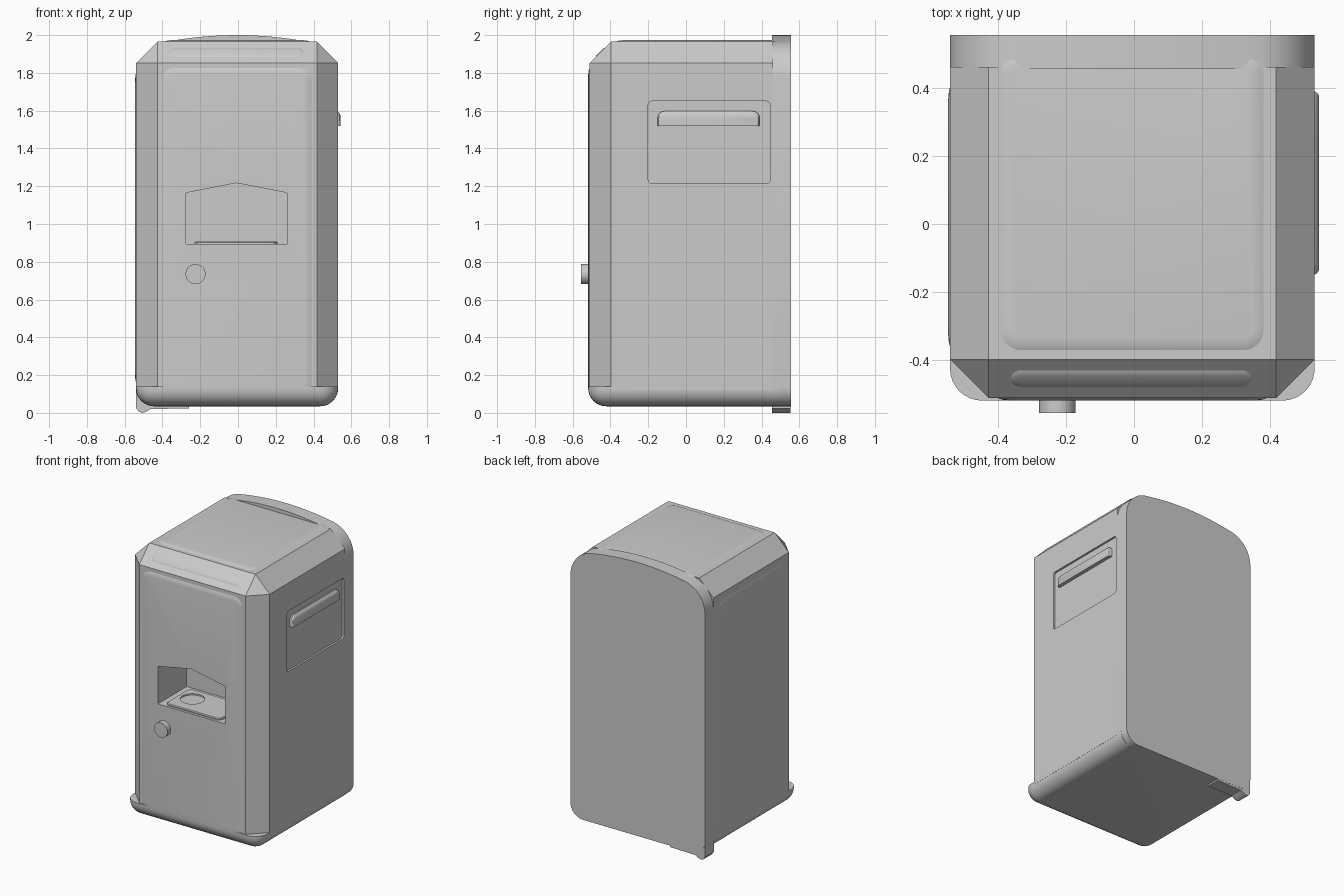
import bpy, bmesh, math
from mathutils import Vector, Matrix

if "Cube" in bpy.data.objects:
    bpy.data.objects.remove(bpy.data.objects["Cube"])

grey = bpy.data.materials.new("light_grey")
grey.diffuse_color = (0.6, 0.6, 0.6, 1)
grey.use_nodes = True
grey.node_tree.nodes["Principled BSDF"].inputs["Base Color"].default_value = grey.diffuse_color
CX, HW = -0.005, 0.535          # body centre and half width


def finish(name, bm):
    bmesh.ops.recalc_face_normals(bm, faces=bm.faces)
    me = bpy.data.meshes.new(name)
    bm.to_mesh(me)
    bm.free()
    me.materials.append(grey)
    ob = bpy.data.objects.new(name, me)
    bpy.context.collection.objects.link(ob)
    return ob


def loft(name, loops):
    """Skin equal-length loops of points and cap both ends."""
    bm = bmesh.new()
    rings = [[bm.verts.new(p) for p in lp] for lp in loops]
    n = len(rings[0])
    for a, b in zip(rings, rings[1:]):
        for i in range(n):
            j = (i + 1) % n
            bm.faces.new((a[i], a[j], b[j], b[i]))
    bm.faces.new(rings[0])
    bm.faces.new(rings[-1])
    return finish(name, bm)


def arc(cu, cv, r, a0, a1, n=8):
    return [(cu + r * math.cos(math.radians(a0 + (a1 - a0) * i / n)),
             cv + r * math.sin(math.radians(a0 + (a1 - a0) * i / n))) for i in range(n + 1)]


def rrect(u0, u1, v0, v1, r, inset=0):
    """Rounded rectangle outline, shrunk by inset."""
    u0, u1, v0, v1 = u0 + inset, u1 - inset, v0 + inset, v1 - inset
    r = max(r - inset, 0.004)
    return (arc(u1 - r, v1 - r, r, 0, 90) + arc(u0 + r, v1 - r, r, 90, 180)
            + arc(u0 + r, v0 + r, r, 180, 270) + arc(u1 - r, v0 + r, r, 270, 360))


def raised(name, rect, r, place, steps):
    """Stack of rounded rectangles: steps are (height, inset)."""
    return loft(name, [[place(u, v, h) for u, v in rrect(*rect, r, i)] for h, i in steps])


def disc(name, u, v, r, place, h0, h1):
    return loft(name, [[place(*p, h) for p in arc(u, v, r, 0, 352.5, 47)] for h in (h0, h1)])


def on_front(u, v, h): return Vector((u, -0.51 - h, v))
def on_top(u, v, h): return Vector((u, v, 1.965 + h))
def on_right(u, v, h): return Vector((CX + HW + h, u, v))
def on_left(u, v, h): return Vector((CX - HW - h, u, v))
def on_slope(u, v, h): return Vector((u, -0.4525 + (v - h) * 0.7071, 1.9075 + (v + h) * 0.7071))
def flat(u, v, h): return Vector((u, v, h))


def bevelled_box(name, y0, y1, z0, z1, sign, offset, segs):
    """Box bevelled at the front uprights and at the top (+1) or bottom (-1) rim, not the back."""
    bm = bmesh.new()
    bmesh.ops.create_cube(bm, size=1)
    mids = [(e, (e.verts[0].co + e.verts[1].co) / 2) for e in bm.edges]
    edges = [e for e, m in mids if (m.z * sign > 0.4 and m.y < 0.4)
             or (abs(m.z) < 0.1 and m.y < -0.4)]
    mat = (Matrix.Translation((CX, (y0 + y1) / 2, (z0 + z1) / 2))
           @ Matrix.Diagonal((2 * HW, y1 - y0, z1 - z0, 1)))
    bmesh.ops.transform(bm, matrix=mat, verts=bm.verts)
    bmesh.ops.bevel(bm, geom=edges, offset=offset, offset_type='OFFSET',
                    segments=segs, profile=0.5, affect='EDGES')
    return finish(name, bm)


def cut(targets, cutter):
    for ob in targets:
        m = ob.modifiers.new("cut", 'BOOLEAN')
        m.operation, m.solver, m.object = 'DIFFERENCE', 'EXACT', cutter
        bpy.context.view_layer.objects.active = ob
        bpy.ops.object.modifier_apply(modifier=m.name)
    bpy.data.objects.remove(cutter)


# Main cabinet with chamfered corners, and rounded base
body = bevelled_box("cabinet_body", -0.51, 0.46, 0.12, 1.965, 1, 0.113, 1)
bevelled_box("rounded_base", -0.518, 0.5, 0.035, 0.14, -1, 0.095, 8)

# Back slab with crowned top
crown = [(x, 2 - 0.25 * x * x) for x in [0.34 - 0.04 * i for i in range(18)]]
outline = (arc(HW - 0.1, 0.135, 0.1, -90, 0) + arc(HW - 0.2, 1.77, 0.2, 0, 78)
           + crown + arc(-HW + 0.2, 1.77, 0.2, 102, 180)
           + arc(-HW + 0.1, 0.135, 0.1, 180, 270))
loft("back_slab", [[Vector((CX + x, y, z)) for x, z in outline] for y in (0.455, 0.555)])

# Soft raised panels
soft = [(-0.01, 0), (0, 0), (0.005, 0.012), (0.008, 0.035)]
front = raised("front_panel", (-0.40, 0.39, 0.10, 1.825), 0.06, on_front, soft)
raised("top_panel", (-0.39, 0.38, -0.37, 0.50), 0.06, on_top, soft)
raised("left_panel", (-0.36, 0.40, 0.16, 1.80), 0.06, on_left,
       [(-0.01, 0), (0, 0), (0.003, 0.012), (0.005, 0.035)])
raised("slope_panel", (-0.365, 0.35, -0.037, 0.037), 0.036, on_slope,
       [(-0.01, 0), (0, 0), (0.004, 0.008), (0.006, 0.02)])

# Dispensing pocket with peaked top
peak = [(-0.275, 0.895), (0.26, 0.895), (0.26, 1.165), (-0.008, 1.217), (-0.275, 1.165)]
cut([body, front], loft("pocket_cutter", [[Vector((x, y, z)) for x, z in peak]
                                          for y in (-0.6, -0.19)]))

# Tray with round well
tray = raised("pocket_tray", (-0.23, 0.21, -0.50, -0.22), 0.04, flat,
              [(0.885, 0), (0.902, 0), (0.907, 0.006)])
cut([tray], disc("well_cutter", -0.12, -0.345, 0.08, flat, 0.897, 0.95))

# Round lock knob
disc("lock_knob", -0.225, 0.735, 0.053, on_front, -0.01, 0.045)

# Recessed side door and its handle
cut([body], raised("door_cutter", (-0.20, 0.445, 1.215, 1.65), 0.02, on_right,
                   [(-0.014, 0), (0.05, 0)]))
grip = [(-0.15, 1.52), (0.39, 1.52)] + arc(0.355, 1.562, 0.035, 0, 90) + arc(-0.115, 1.562, 0.035, 90, 180)
loft("door_handle", [[on_right(0.12 + (y - 0.12) * s, 1.52 + (z - 1.52) * t, h) for y, z in grip]
                     for h, s, t in ((-0.02, 1, 1), (-0.004, 1, 1), (0.007, 0.98, 0.88), (0.012, 0.95, 0.7))])

# Small foot under the back slab
foot = [(-0.54, 0.15), (-0.54, 0.025), (-0.525, 0.006), (-0.505, 0), (-0.485, 0.006),
        (-0.465, 0.02), (-0.26, 0.024), (-0.26, 0.06), (-0.42, 0.06)]
loft("back_foot", [[Vector((x, y, z)) for x, z in foot] for y in (0.456, 0.554)])

# Smooth curved faces, keep hard edges
bpy.ops.object.select_all(action='SELECT')
bpy.context.view_layer.objects.active = body
bpy.ops.object.shade_smooth_by_angle(angle=math.radians(30))
